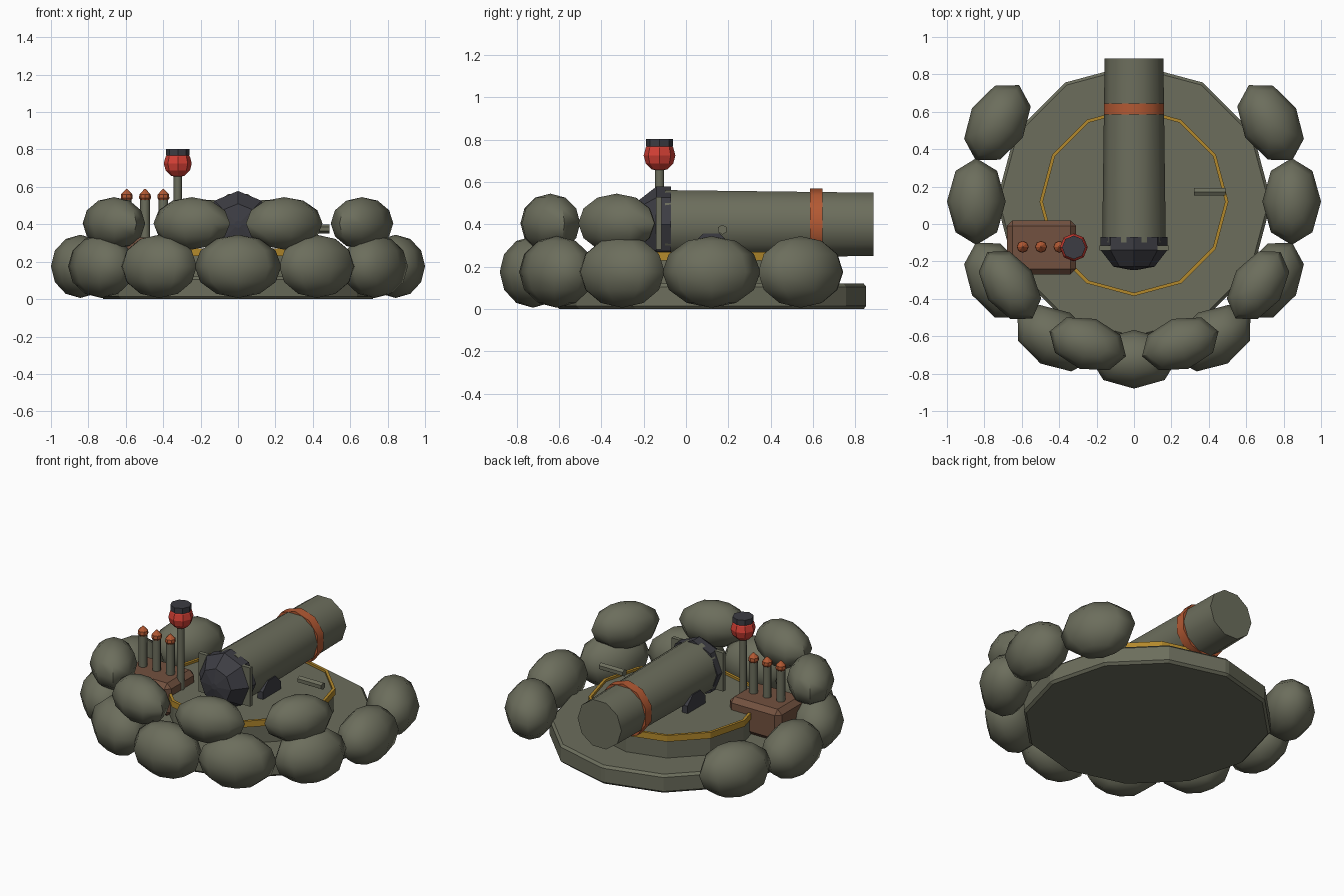
import bpy, bmesh, math
from mathutils import Matrix, Vector

cube = bpy.data.objects.get("Cube")
if cube:
    bpy.data.objects.remove(cube, do_unlink=True)


def material(name, rgb):
    m = bpy.data.materials.new(name)
    m.use_nodes = True
    m.diffuse_color = (*rgb, 1)
    bsdf = m.node_tree.nodes["Principled BSDF"]
    bsdf.inputs["Base Color"].default_value = (*rgb, 1)
    bsdf.inputs["Roughness"].default_value = 0.8
    return m


OLIVE = material("olive", (0.15, 0.155, 0.108))
DARK = material("dark metal", (0.046, 0.046, 0.056))
RED = material("lamp red", (0.65, 0.05, 0.035))
ORANGE = material("orange", (0.45, 0.1, 0.033))
BROWN = material("crate brown", (0.17, 0.083, 0.05))
YELLOW = material("yellow", (0.45, 0.25, 0.025))

PIVOT = Vector((0, 0.12, 0))
AXES = {"z": Matrix(), "y": Matrix.Rotation(-math.pi / 2, 4, "X"),
        "x": Matrix.Rotation(math.pi / 2, 4, "Y")}


def finish(name, bm, mat, smooth=None, bevel=0):
    bmesh.ops.recalc_face_normals(bm, faces=bm.faces)
    mesh = bpy.data.meshes.new(name)
    bm.to_mesh(mesh)
    bm.free()
    mesh.materials.append(mat)
    ob = bpy.data.objects.new(name, mesh)
    bpy.context.collection.objects.link(ob)
    if bevel:
        mod = ob.modifiers.new("bevel", "BEVEL")
        mod.width, mod.segments, mod.limit_method = bevel, 1, "ANGLE"
    if smooth:
        bpy.ops.object.select_all(action="DESELECT")
        ob.select_set(True)
        bpy.context.view_layer.objects.active = ob
        bpy.ops.object.shade_smooth_by_angle(angle=math.radians(smooth))
    return ob


def lathe(name, profile, mat, sides, loc=(0, 0, 0), axis="z", turn=0,
          smooth=None, closed=False, bevel=0):
    """Spin (radius, height) points round an axis; cap or close the ends."""
    bm = bmesh.new()
    place = Matrix.Translation(loc) @ AXES[axis]
    rings = []
    for r, h in profile:
        ring = []
        for i in range(sides):
            a = turn + math.tau * i / sides
            ring.append(bm.verts.new(place @ Vector((r * math.cos(a), r * math.sin(a), h))))
        rings.append(ring)
    pairs = list(zip(rings, rings[1:]))
    if closed:
        pairs.append((rings[-1], rings[0]))
    else:
        bm.faces.new(rings[0])
        bm.faces.new(rings[-1])
    for lo, hi in pairs:
        for i in range(sides):
            j = (i + 1) % sides
            bm.faces.new((lo[i], lo[j], hi[j], hi[i]))
    return finish(name, bm, mat, smooth, bevel)


def rod(name, r, start, end, mat, sides, **kw):
    return lathe(name, [(r, start), (r, end)], mat, sides, **kw)


def ball(name, loc, size, mat, yaw=0, smooth=60, segments=8, rings=6):
    bm = bmesh.new()
    m = Matrix.Translation(loc) @ Matrix.Rotation(yaw, 4, "Z") @ Matrix.Diagonal((*size, 1))
    bmesh.ops.create_uvsphere(bm, u_segments=segments, v_segments=rings, radius=1, matrix=m)
    return finish(name, bm, mat, smooth)


def box(name, loc, size, mat, bevel=0):
    bm = bmesh.new()
    bmesh.ops.create_cube(bm, size=1, matrix=Matrix.Translation(loc) @ Matrix.Diagonal((*size, 1)))
    return finish(name, bm, mat, None, bevel)


# Ground plate, turntable and its painted rim
rod("base_plate", 0.735, 0, 0.12, OLIVE, 12, loc=PIVOT, bevel=0.015)
rod("turntable", 0.495, 0.11, 0.255, OLIVE, 12, loc=PIVOT)
lathe("turntable_rim", [(0.487, 0.23), (0.505, 0.23), (0.505, 0.27), (0.487, 0.27)],
      YELLOW, 12, loc=PIVOT, closed=True)


# Two rows of sandbags, open at the back
def sandbags(name, angles, radius, z, size):
    for n, deg in enumerate(angles):
        a = math.radians(deg)
        loc = PIVOT + Vector((radius * math.sin(a), -radius * math.cos(a), z))
        ball(f"{name}_{n + 1}", loc, size, OLIVE, yaw=a)


sandbags("lower_sandbag", range(-120, 121, 30), 0.843, 0.175, (0.232, 0.157, 0.169))
sandbags("upper_sandbag", (-56, -18, 18, 56), 0.8, 0.405, (0.215, 0.14, 0.14))

# Barrel, band and breech
lathe("barrel", [(0.17, -0.1), (0.157, 0.885)], OLIVE, 10, loc=(0, 0, 0.4), axis="y", smooth=40)
rod("barrel_band", 0.17, 0.585, 0.645, ORANGE, 10, loc=(0, 0, 0.4), axis="y",
    turn=math.pi / 10, smooth=40)
lathe("breech", [(0.02, -0.245), (0.11, -0.228), (0.178, -0.14), (0.178, -0.07)],
      DARK, 8, loc=(0, 0, 0.4), axis="y")

# Breech bars and cradle wheels on both sides
for side, x in (("left", 1), ("right", -1)):
    box(f"breech_bar_{side}", (x * 0.155, -0.128, 0.405), (0.06, 0.026, 0.25), OLIVE)
    rod(f"cradle_wheel_{side}", 0.1, -0.02, 0.02, DARK, 8, loc=(x * 0.14, 0.12, 0.265),
        axis="x", turn=math.pi / 8)
rod("cradle_axle", 0.04, -0.14, 0.14, DARK, 8, loc=(0, 0.12, 0.28), axis="x")

# Elevation handle
rod("elevation_handle", 0.023, 0.32, 0.49, OLIVE, 6, loc=(0, 0.172, 0.375), axis="x")

# Crate with three shells
box("ammo_crate", (-0.495, -0.125, 0.225), (0.37, 0.29, 0.21), BROWN, bevel=0.03)
for n in range(3):
    spot = (-0.595 + 0.098 * n, -0.122, 0)
    rod(f"shell_case_{n + 1}", 0.026, 0.31, 0.53, OLIVE, 8, loc=spot, smooth=50)
    lathe(f"shell_tip_{n + 1}", [(0.02, 0.522), (0.032, 0.54), (0.03, 0.56), (0.004, 0.588)],
          ORANGE, 8, loc=spot)

# Warning lamp on a pole
lamp = Vector((-0.322, -0.125, 0))
rod("lamp_pole", 0.022, 0.25, 0.67, OLIVE, 8, loc=lamp, smooth=50)
ball("lamp", lamp + Vector((0, 0, 0.725)), (0.075, 0.075, 0.075), RED, smooth=None)
rod("lamp_cap", 0.063, 0.768, 0.803, DARK, 8, loc=lamp)
